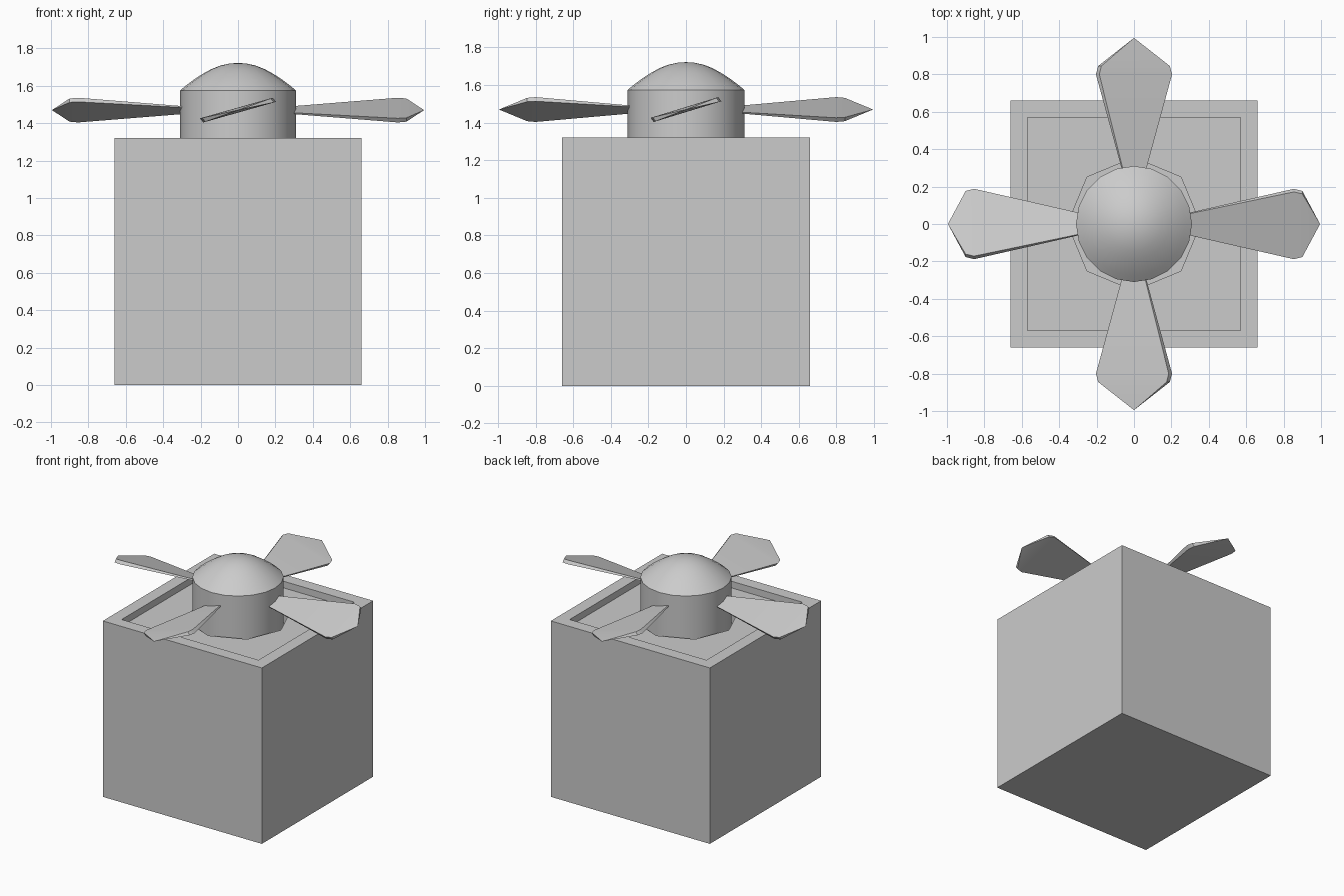
import bpy, bmesh, math
from mathutils import Matrix

if "Cube" in bpy.data.objects:
    bpy.data.objects.remove(bpy.data.objects["Cube"])

HALF, TOP, BLADE_Z = 0.66, 1.32, 1.47


def make_object(name, bm, smooth=None):
    bmesh.ops.recalc_face_normals(bm, faces=bm.faces)
    mesh = bpy.data.meshes.new(name)
    bm.to_mesh(mesh)
    bm.free()
    obj = bpy.data.objects.new(name, mesh)
    bpy.context.collection.objects.link(obj)
    if smooth:
        bpy.ops.object.select_all(action='DESELECT')
        obj.select_set(True)
        bpy.context.view_layer.objects.active = obj
        bpy.ops.object.shade_smooth_by_angle(angle=math.radians(smooth))
    return obj


def loft(bm, rings):
    """Skin closed rings of points; a one-point ring makes a tip."""
    loops = [[bm.verts.new(p) for p in ring] for ring in rings]
    for a, b in zip(loops, loops[1:]):
        n = len(a)
        for i in range(n):
            j = (i + 1) % n
            if len(b) == 1:
                bm.faces.new((a[i], a[j], b[0]))
            else:
                bm.faces.new((a[i], a[j], b[j], b[i]))
    bm.faces.new(loops[0][::-1])


# housing: cube with a shallow square recess in its top
bm = bmesh.new()
bmesh.ops.create_cube(bm, size=1, matrix=Matrix.Translation((0, 0, TOP / 2))
                      @ Matrix.Diagonal((2 * HALF, 2 * HALF, TOP, 1)))
bm.faces.ensure_lookup_table()
lid = max(bm.faces, key=lambda f: f.calc_center_median().z)
bmesh.ops.inset_region(bm, faces=[lid], thickness=0.13)
floor = bmesh.ops.extrude_discrete_faces(bm, faces=[lid])['faces'][0]
bmesh.ops.translate(bm, verts=floor.verts, vec=(0, 0, -0.05))
housing = make_object("housing", bm)

# octagonal hub opening cut into the recess floor
bm = bmesh.new()
bmesh.ops.create_cone(bm, cap_ends=True, segments=8, radius1=0.355, radius2=0.355,
                      depth=0.3, matrix=Matrix.Translation((0, 0, TOP)))
cutter = make_object("opening_cutter", bm)
for v in cutter.data.vertices:
    angle = round(math.atan2(v.co.y, v.co.x) / (math.pi / 4)) * math.pi / 4
    v.co.x, v.co.y = 0.355 * math.cos(angle), 0.355 * math.sin(angle)
cutter.hide_render = True
cutter.hide_set(True)
cut = housing.modifiers.new("opening", 'BOOLEAN')
cut.operation = 'DIFFERENCE'
cut.solver = 'EXACT'
cut.object = cutter

# hub: straight drum with a low dome
profile = [(0.31, 1.16), (0.31, 1.575), (0.275, 1.604), (0.235, 1.634), (0.19, 1.663),
           (0.145, 1.688), (0.095, 1.708), (0.045, 1.719)]
SEG = 20
rings = [[(r * math.cos(2 * math.pi * i / SEG), r * math.sin(2 * math.pi * i / SEG), z)
          for i in range(SEG)] for r, z in profile]
bm = bmesh.new()
loft(bm, rings + [[(0, 0, 1.722)]])
make_object("hub", bm, 35)

# four pitched, tapering blades; the y pair is slightly wider with an earlier shoulder
SECTION = [(0.175, 0.066), (0.192, 0.044), (-0.175, -0.066), (-0.192, -0.044)]
SECTION = [SECTION[0], SECTION[1], SECTION[2], SECTION[3]]
for k, side in enumerate(("right", "back", "left", "front")):
    along_y = k % 2
    shoulder = 0.80 if along_y else 0.855
    width = 1.06 if along_y else 0.98
    stations = [(0.27, 0.29), (shoulder, 1.0), (shoulder + 0.045, 0.94)]
    rings = [[(r, w * s * width, BLADE_Z + h * s) for w, h in SECTION] for r, s in stations]
    bm = bmesh.new()
    loft(bm, rings + [[(0.995, 0, BLADE_Z)]])
    bmesh.ops.rotate(bm, verts=bm.verts, matrix=Matrix.Rotation(k * math.pi / 2, 3, 'Z'))
    make_object(side + "_blade", bm, 30)
